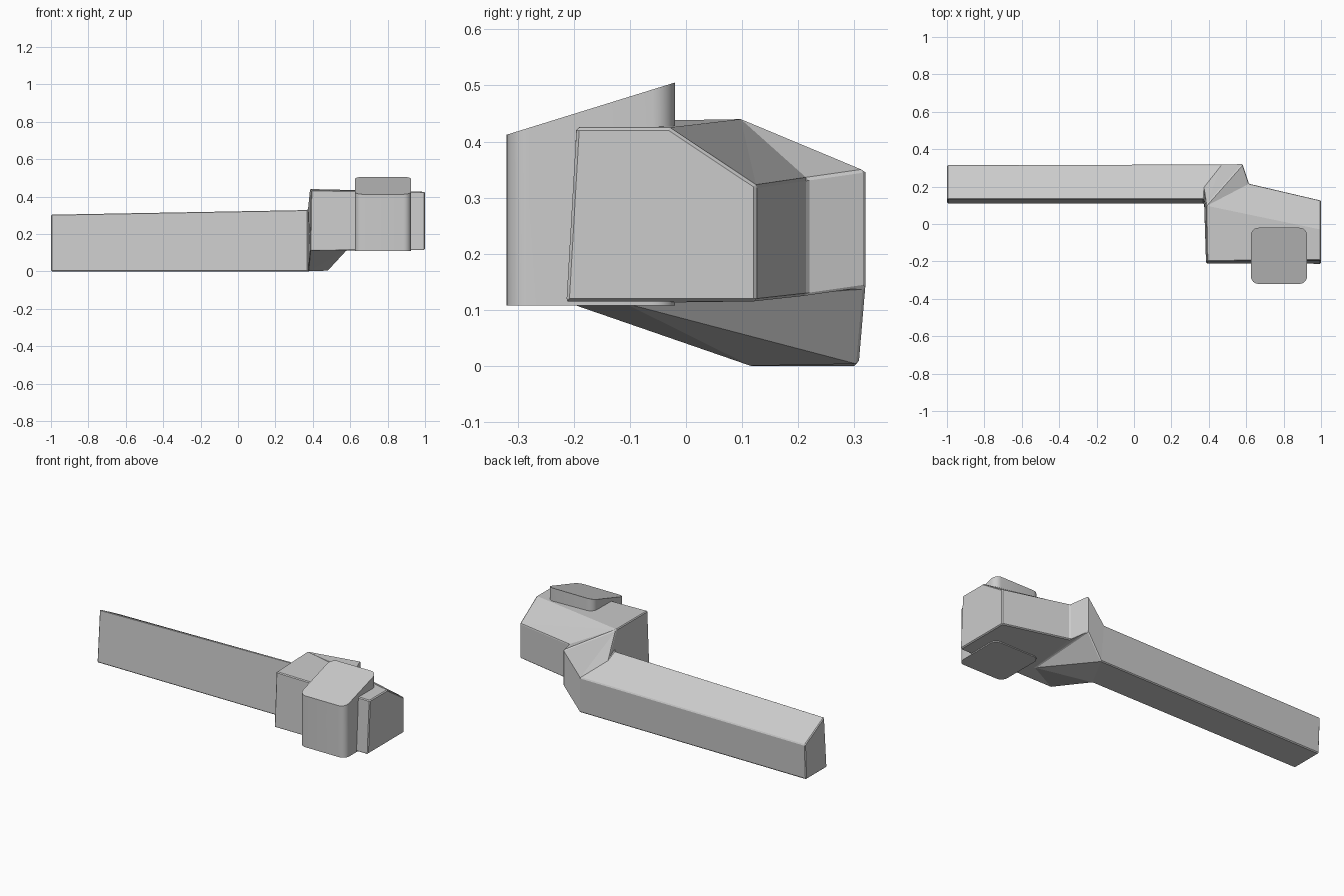
import bpy, bmesh, math

if "Cube" in bpy.data.objects:
    bpy.data.objects.remove(bpy.data.objects["Cube"])


def mesh_object(name, verts, faces):
    bm = bmesh.new()
    vs = [bm.verts.new(v) for v in verts]
    for f in faces:
        bm.faces.new([vs[i] for i in f])
    bmesh.ops.recalc_face_normals(bm, faces=bm.faces)
    me = bpy.data.meshes.new(name)
    bm.to_mesh(me)
    bm.free()
    ob = bpy.data.objects.new(name, me)
    bpy.context.collection.objects.link(ob)
    return ob


# Head: angled block with a sloping back, an elbow and a gusset underneath
head = [
    (.39, -.2, .435), (.385, .1, .44), (.58, .32, .35), (.615, .215, .335),
    (1, .125, .322), (1, -.03, .425), (1, -.195, .425),              # top
    (.385, -.21, .112), (.375, .11, 0), (.48, .308, .003), (.58, .32, .14),
    (.615, .215, .125), (1, .125, .115), (1, -.213, .115),           # bottom
    (.375, .19, .298), (.47, .318, .215), (.375, .133, .33),         # bar joint
    (.58, -.11, .112),                                               # gusset tip
]
faces = [
    (7, 13, 6, 0), (13, 12, 4, 5, 6), (0, 6, 5, 1),
    (1, 5, 4), (1, 4, 3), (1, 3, 2), (12, 11, 3, 4), (11, 10, 2, 3),
    (1, 2, 15), (1, 15, 14), (10, 9, 15, 2), (0, 1, 14, 16, 8, 7),
    (7, 13, 17), (13, 12, 11, 17), (17, 11, 10),
    (7, 17, 8), (17, 10, 9), (17, 9, 8),
]

# Bar: joint outline carried straight to the far end
bar_end = [(-1, .11, 0), (-1, .133, .305), (-1, .19, .275), (-1, .315, .208), (-1, .305, 0)]
joint = [8, 16, 14, 15, 9]
base = len(head)
for i in range(5):
    j = (i + 1) % 5
    faces.append((joint[i], joint[j], base + j, base + i))
faces.append(tuple(range(base, base + 5)))
body = mesh_object("bar_and_head", head + bar_end, faces)
bev = body.modifiers.new("edge_bevel", 'BEVEL')
bev.width = 0.005
bev.segments = 1
bev.limit_method = 'ANGLE'
bev.angle_limit = math.radians(50)

# Rounded block at the front of the head, with a top that rises to the back
cx, cy, half, r, n = .775, -.17, .15, .04, 6
outline = []
for k, (sx, sy) in enumerate([(1, 1), (-1, 1), (-1, -1), (1, -1)]):
    for s in range(n + 1):
        a = math.pi / 2 * (k + s / n)
        outline.append((cx + sx * (half - r) + r * math.cos(a),
                        cy + sy * (half - r) + r * math.sin(a)))
m = len(outline)
verts = [(x, y, .108) for x, y in outline]
verts += [(x, y, .412 + (y + .32) * .093 / .3) for x, y in outline]
faces = [(i, (i + 1) % m, m + (i + 1) % m, m + i) for i in range(m)]
faces += [tuple(range(m)), tuple(range(m, 2 * m))]
block = mesh_object("rounded_block", verts, faces)
bpy.context.view_layer.objects.active = block
block.select_set(True)
bpy.ops.object.shade_smooth_by_angle(angle=math.radians(35))
